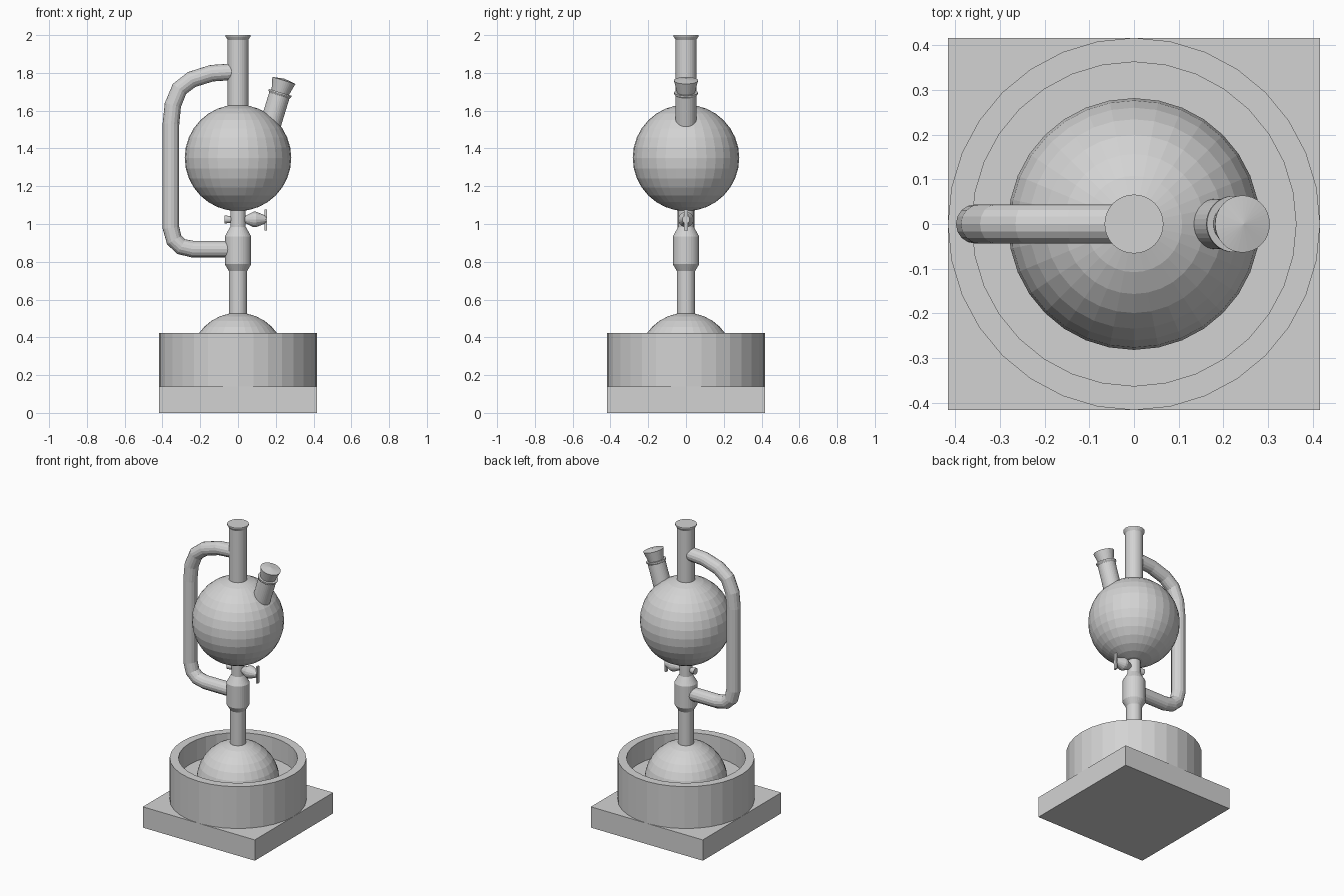
import bpy, bmesh, math
from mathutils import Vector

if "Cube" in bpy.data.objects:
    bpy.data.objects.remove(bpy.data.objects["Cube"])

grey = bpy.data.materials.new("light_grey")
grey.diffuse_color = (0.65, 0.65, 0.65, 1)
grey.use_nodes = True
grey.node_tree.nodes["Principled BSDF"].inputs["Base Color"].default_value = grey.diffuse_color


def finish(bm, name):
    bmesh.ops.remove_doubles(bm, verts=bm.verts, dist=1e-5)
    bmesh.ops.recalc_face_normals(bm, faces=bm.faces)
    mesh = bpy.data.meshes.new(name)
    bm.to_mesh(mesh)
    bm.free()
    mesh.materials.append(grey)
    ob = bpy.data.objects.new(name, mesh)
    bpy.context.collection.objects.link(ob)
    return ob


def lathe(name, profile, origin=(0, 0, 0), axis=(0, 0, 1), n=32):
    """Revolve (radius, distance) points around an axis."""
    rot = Vector((0, 0, 1)).rotation_difference(Vector(axis).normalized())
    bm = bmesh.new()
    rings = []
    for r, t in profile:
        rings.append([bm.verts.new(rot @ Vector((r * math.cos(a), r * math.sin(a), t)) + Vector(origin))
                      for a in (2 * math.pi * i / n for i in range(n))])
    for lo, hi in zip(rings, rings[1:]):
        for i in range(n):
            j = (i + 1) % n
            bm.faces.new((lo[i], lo[j], hi[j], hi[i]))
    return finish(bm, name)


def ball(name, radius, z):
    bm = bmesh.new()
    bmesh.ops.create_uvsphere(bm, u_segments=32, v_segments=16, radius=radius)
    bmesh.ops.translate(bm, verts=bm.verts, vec=(0, 0, z))
    return finish(bm, name)


def box(name, size, centre):
    bm = bmesh.new()
    bmesh.ops.create_cube(bm, size=1)
    bmesh.ops.scale(bm, verts=bm.verts, vec=size)
    bmesh.ops.translate(bm, verts=bm.verts, vec=centre)
    return finish(bm, name)


# Heating mantle: square base and hollow round well
box("mantle_base", (0.834, 0.834, 0.14), (0, 0, 0.07))
lathe("mantle_well", [(0, 0.14), (0.417, 0.14), (0.417, 0.422), (0.363, 0.422),
                      (0.363, 0.28), (0, 0.28)])

# Flasks
ball("boiling_flask", 0.253, 0.277)
ball("collecting_flask", 0.282, 1.35)

# Lower neck with widened ground joint
lathe("lower_neck", [(0, 0.48), (0.048, 0.48), (0.048, 0.75), (0.07, 0.787), (0.07, 0.934),
                     (0.041, 0.985), (0.041, 1.1), (0, 1.1)])

# Upper neck with flared rim
lathe("upper_neck", [(0, 1.58), (0.055, 1.58), (0.055, 1.975), (0.066, 1.993),
                     (0.066, 2.0), (0, 2.0)])

# Tilted side neck and its stopper
tilt = math.radians(17)
axis = (math.sin(tilt), 0, math.cos(tilt))
top = (0.243, 0, 1.76)
lathe("side_neck", [(0, -0.32), (0.056, -0.32), (0.056, -0.083), (0.063, -0.073),
                    (0.063, -0.066), (0, -0.066)], top, axis)
lathe("side_stopper", [(0, -0.07), (0.047, -0.07), (0.064, 0), (0, 0.01)], top, axis)

# Stopcock: plug through the neck, tapered barrel and cross handle
cock = (0, 0, 1.024)
lathe("stopcock_plug", [(0, -0.072), (0.022, -0.072), (0.016, -0.03), (0.02, 0.04), (0, 0.04)],
      cock, (1, 0, 0), 16)
lathe("stopcock_barrel", [(0, 0.02), (0.018, 0.035), (0.041, 0.082), (0.041, 0.095),
                          (0.02, 0.148), (0, 0.148)], cock, (1, 0, 0), 16)
box("stopcock_handle", (0.012, 0.022, 0.112), (0.147, 0, 1.022))

# Bent vapour side arm
path = [(-0.03, 1.806), (-0.14, 1.798), (-0.245, 1.765), (-0.31, 1.715), (-0.345, 1.63),
        (-0.355, 1.53), (-0.355, 0.98), (-0.338, 0.915), (-0.30, 0.88), (-0.24, 0.867),
        (-0.04, 0.867)]
curve = bpy.data.curves.new("side_arm", "CURVE")
curve.dimensions = "3D"
curve.bevel_depth = 0.044
curve.bevel_resolution = 6
curve.use_fill_caps = True
spline = curve.splines.new("POLY")
spline.points.add(len(path) - 1)
for p, (x, z) in zip(spline.points, path):
    p.co = (x, 0, z, 1)
curve.materials.append(grey)
arm = bpy.data.objects.new("side_arm", curve)
bpy.context.collection.objects.link(arm)
bpy.context.view_layer.objects.active = arm
arm.select_set(True)
bpy.ops.object.convert(target="MESH")
for poly in arm.data.polygons:
    poly.use_smooth = False
